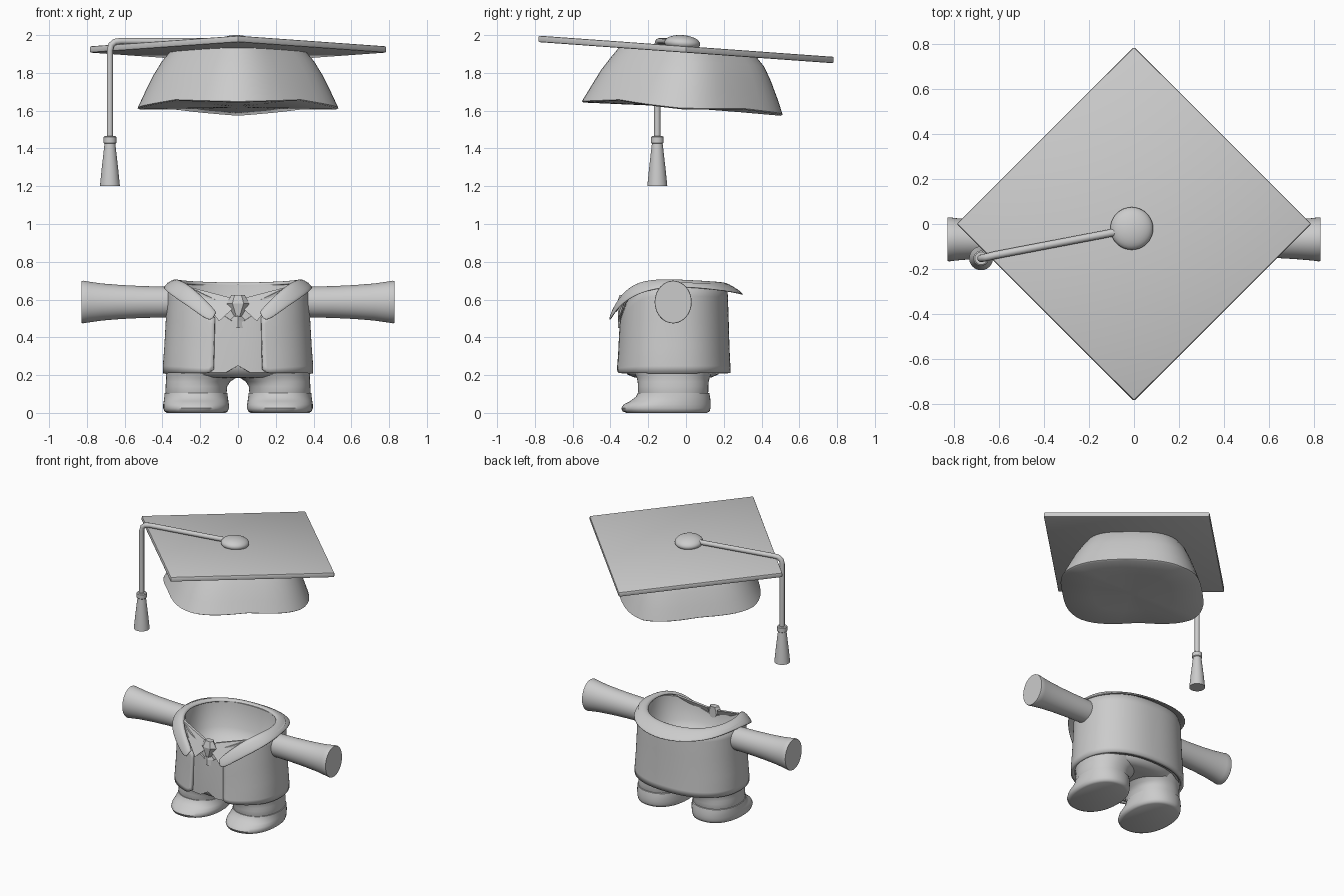
import bpy, bmesh
from math import sin, cos, pi, radians, copysign, atan2
from mathutils import Matrix, Vector

if "Cube" in bpy.data.objects:
    bpy.data.objects.remove(bpy.data.objects["Cube"])


def finish(ob, angle=40):
    bpy.ops.object.select_all(action='DESELECT')
    bpy.context.view_layer.objects.active = ob
    ob.select_set(True)
    bpy.ops.object.shade_smooth_by_angle(angle=radians(angle))
    return ob


def add_bm(name, bm, angle=40):
    bmesh.ops.recalc_face_normals(bm, faces=bm.faces)
    me = bpy.data.meshes.new(name)
    bm.to_mesh(me)
    bm.free()
    ob = bpy.data.objects.new(name, me)
    bpy.context.collection.objects.link(ob)
    return finish(ob, angle)


def loft(name, rings, closed=True, caps=(True, True), angle=40):
    bm = bmesh.new()
    vs = [[bm.verts.new(p) for p in r] for r in rings]
    n = len(rings[0])
    for a, b in zip(vs, vs[1:]):
        for i in range(n if closed else n - 1):
            j = (i + 1) % n
            bm.faces.new((a[i], a[j], b[j], b[i]))
    if caps[0]:
        bm.faces.new(vs[0])
    if caps[1]:
        bm.faces.new(vs[-1])
    return add_bm(name, bm, angle)


def interp(table, t):
    for (t0, v0), (t1, v1) in zip(table, table[1:]):
        if t <= t1:
            return v0 + (v1 - v0) * max(0, (t - t0) / (t1 - t0))
    return table[-1][1]


def spow(v, e):
    return copysign(abs(v) ** e, v)


# phi = 0 is the front (-y), pi is the back; z may be a table over phi
def ring(a, b, z, cx=0, cy=-0.07, n=2.0, seg=96, start=0.0):
    pts = []
    for i in range(seg + (1 if start else 0)):
        phi = start + (2 * pi - 2 * start) * i / seg
        f = min(phi, 2 * pi - phi)
        zz = interp(z, f) if isinstance(z, list) else z
        pts.append((cx + a * spow(sin(phi), 2 / n), cy - b * spow(cos(phi), 2 / n), zz))
    return pts


# Rounded diamond: corners (reach r) on the x and y axes
def diamond_ring(r, z, cy, n=3.1, seg=48):
    w, pts = r / (2 ** .5 * .8), []
    for x, y, _ in ring(w, w, 0, cy=0, n=n, seg=seg):
        u, v = (x - y) * .7071, (x + y) * .7071
        pts.append((u, v + cy, interp(z, abs(atan2(u, -v)))))
    return pts


def blend(t0, t1, k):
    keys = sorted({p for p, _ in t0} | {p for p, _ in t1})
    return [(p, interp(t0, p) * (1 - k) + interp(t1, p) * k) for p in keys]


# ---------- Cap ----------
tilt = Matrix.Rotation(radians(-4.1), 4, 'X')
bm = bmesh.new()
bmesh.ops.create_cube(bm, size=1, matrix=Matrix.Translation((0, 0, 1.924)) @ tilt
                      @ Matrix.Rotation(pi / 4, 4, 'Z') @ Matrix.Diagonal((1.112, 1.112, 0.034, 1)))
bmesh.ops.bevel(bm, geom=bm.edges[:], offset=0.007, segments=2, affect='EDGES', profile=0.5)
add_bm("cap_board", bm)

brim = [(0, 1.643), (pi / 4, 1.653), (pi / 2, 1.607), (3 * pi / 4, 1.605), (pi, 1.573)]
crown = [(0, 1.94), (pi / 2, 1.913), (pi, 1.888)]
under = [(0, 1.623), (pi, 1.612)]
loft("cap_crown", [diamond_ring(r, z, cy) for r, z, cy in
                   [(.05, under, -.02), (.30, blend(brim, under, .5), -.02), (.522, brim, -.02)]
                   + [(r, blend(brim, crown, k), cy) for r, k, cy in
                      [(.532, .02, -.02), (.495, .28, -.01), (.45, .58, 0), (.405, .82, .01), (.36, 1, .01)]]])

bm = bmesh.new()
bmesh.ops.create_uvsphere(bm, u_segments=32, v_segments=16, radius=1,
                          matrix=Matrix.Translation((-.01, -.02, 1.957)) @ tilt
                          @ Matrix.Diagonal((.095, .095, .043, 1)))
add_bm("cap_button", bm)

# Tassel
cu = bpy.data.curves.new("tassel_cord", 'CURVE')
cu.dimensions = '3D'
cu.bevel_depth = 0.017
cu.bevel_resolution = 4
cu.use_fill_caps = True
path = [(-.05, -.03, 1.966), (-.62, -.139, 1.968), (-.652, -.147, 1.964),
        (-.671, -.151, 1.948), (-.678, -.152, 1.92), (-.678, -.152, 1.44)]
sp = cu.splines.new('POLY')
sp.points.add(len(path) - 1)
for p, c in zip(sp.points, path):
    p.co = (*c, 1)
sp.use_smooth = True
bpy.context.collection.objects.link(bpy.data.objects.new("tassel_cord", cu))
loft("tassel_knot", [ring(r, r, z, -.678, -.152, seg=24) for r, z in
                     [(.028, 1.425), (.034, 1.43), (.034, 1.46), (.028, 1.465)]])
loft("tassel_fringe", [ring(r, r, z, -.678, -.152, seg=24) for r, z in
                       [(.053, 1.2), (.044, 1.29), (.028, 1.43)]])

# ---------- Torso ----------
jacket_rim = [(.28, .50), (.6, .59), (.9, .65), (1.2, .685), (1.6, .69), (pi, .68)]
jacket_hem = [(.28, .235), (.33, .215), (.4, .21), (pi, .21)]
jacket = loft("jacket", [ring(a, b, blend(jacket_hem, jacket_rim, k), n=2.3, start=.29) for a, b, k in
                         [(.385, .295, 0), (.386, .293, .08), (.378, .288, .3), (.37, .284, .6),
                          (.365, .28, .85), (.36, .276, 1)]], closed=False, caps=(False, False))
mod = jacket.modifiers.new("thickness", 'SOLIDIFY')
mod.thickness, mod.offset = .024, 0

vest_rim = [(0, .47), (.3, .55), (.6, .62), (1, .66), (pi, .66)]
vest_hem = [(0, .25), (.12, .215), (pi, .215)]
loft("vest", [ring(.35, .265, vest_hem, n=2.3)]
     + [ring(.365, .28, blend(vest_hem, vest_rim, k), n=2.3) for k in (0, .5)]
     + [ring(.352, .276, vest_rim, n=2.3), ring(.34, .26, vest_rim, n=2.3)], caps=(False, False))

# Shirt lines the hollow neck bowl
shirt_rim = [(0, .56), (.3, .60), (.7, .655), (1.2, .68), (pi, .68)]
loft("shirt", [ring(.345, .265, .4, n=2.3), ring(.345, .262, shirt_rim, n=2.3),
               ring(.325, .243, shirt_rim, n=2.3), ring(.31, .23, .5, n=2.2),
               ring(.25, .18, .42), ring(.12, .09, .39)], caps=(False, True))

# Rolled collar running into the lapels: (ridge, outer edge) for one half
half = [((.115, -.395, .535), (.135, -.415, .465)), ((.20, -.352, .62), (.235, -.375, .54)),
        ((.27, -.295, .678), (.325, -.31, .60)), ((.325, -.2, .71), (.395, -.205, .65)),
        ((.345, -.05, .708), (.397, -.05, .672)), ((.28, .11, .70), (.335, .175, .65)),
        ((.15, .19, .695), (.17, .288, .63)), ((0, .205, .692), (0, .315, .62))]
rows = half + [tuple((-x, y, z) for x, y, z in r) for r in half[-2::-1]]
inner = [(x * .92, -.07 + (y + .07) * .93, z - .02) for (x, y, z), _ in rows]
collar = loft("collar_and_lapels", [inner, [r[0] for r in rows], [r[1] for r in rows]],
              closed=False, caps=(False, False), angle=180)
mod = collar.modifiers.new("thickness", 'SOLIDIFY')
mod.thickness, mod.offset = .018, 0
mod = collar.modifiers.new("smooth", 'SUBSURF')
mod.levels = mod.render_levels = 2

# Shirt collar wings
for side, s in (("left", 1), ("right", -1)):
    front = [(.25, -.265, .665), (.04, -.325, .61), (.03, -.35, .55), (.10, -.36, .485), (.16, -.335, .565)]
    outline = [Vector((s * x, y, z)) for x, y, z in front]
    loft("shirt_collar_" + side, [outline, [p + Vector((0, .02, 0)) for p in outline]], angle=20)

# Tie
loft("tie_knot", [[(-w, -.338, z), (-w * .5, -.34 - d, z), (w * .5, -.34 - d, z), (w, -.338, z),
                   (w * .5, -.31, z), (-w * .5, -.31, z)] for w, d, z in
                  [(.018, .018, .51), (.06, .026, .58), (.035, .012, .625)]], angle=20)
loft("tie_blade", [[(-w, -.33, z), (0, -.36, z), (w, -.33, z)] for w, z in
                   [(.06, .45), (.045, .49), (.018, .515)]], angle=20)

# ---------- Sleeves, trouser legs, shoes ----------
loft("hips", [ring(.22, .15, .185), ring(.30, .205, .188), ring(.335, .24, .203),
              ring(.35, .265, .24), ring(.35, .265, .32)])
for side, s in (("left", 1), ("right", -1)):
    loft("sleeve_" + side, [[(s * x, -.068 + ry * cos(2 * pi * i / 40), .587 + rz * sin(2 * pi * i / 40))
                             for i in range(40)] for x, ry, rz in
                            [(.345, .077, .081), (.5, .079, .084), (.62, .082, .09), (.72, .088, .098),
                             (.79, .094, .108), (.82, .098, .113), (.828, .096, .111)]])
    loft("trouser_leg_" + side, [ring(rx, ry, z, s * cx, -.068, n=2.2, seg=48) for rx, ry, z, cx in
                                 [(.155, .175, .08, .222), (.162, .186, .11, .222), (.163, .186, .14, .22),
                                  (.17, .188, .165, .212), (.184, .193, .185, .196), (.2, .205, .21, .183),
                                  (.2, .22, .25, .18)]])
    loft("shoe_" + side, [ring(rx, (y1 - y0) / 2, z, s * .222, (y0 + y1) / 2, n=2.2, seg=48)
                          for rx, y0, y1, z in
                          [(.155, -.315, .11, 0), (.168, -.335, .125, .008), (.174, -.343, .13, .025),
                           (.174, -.33, .131, .045), (.171, -.295, .13, .063), (.168, -.265, .127, .085),
                           (.166, -.256, .123, .105), (.15, -.24, .11, .108)]], angle=50)
